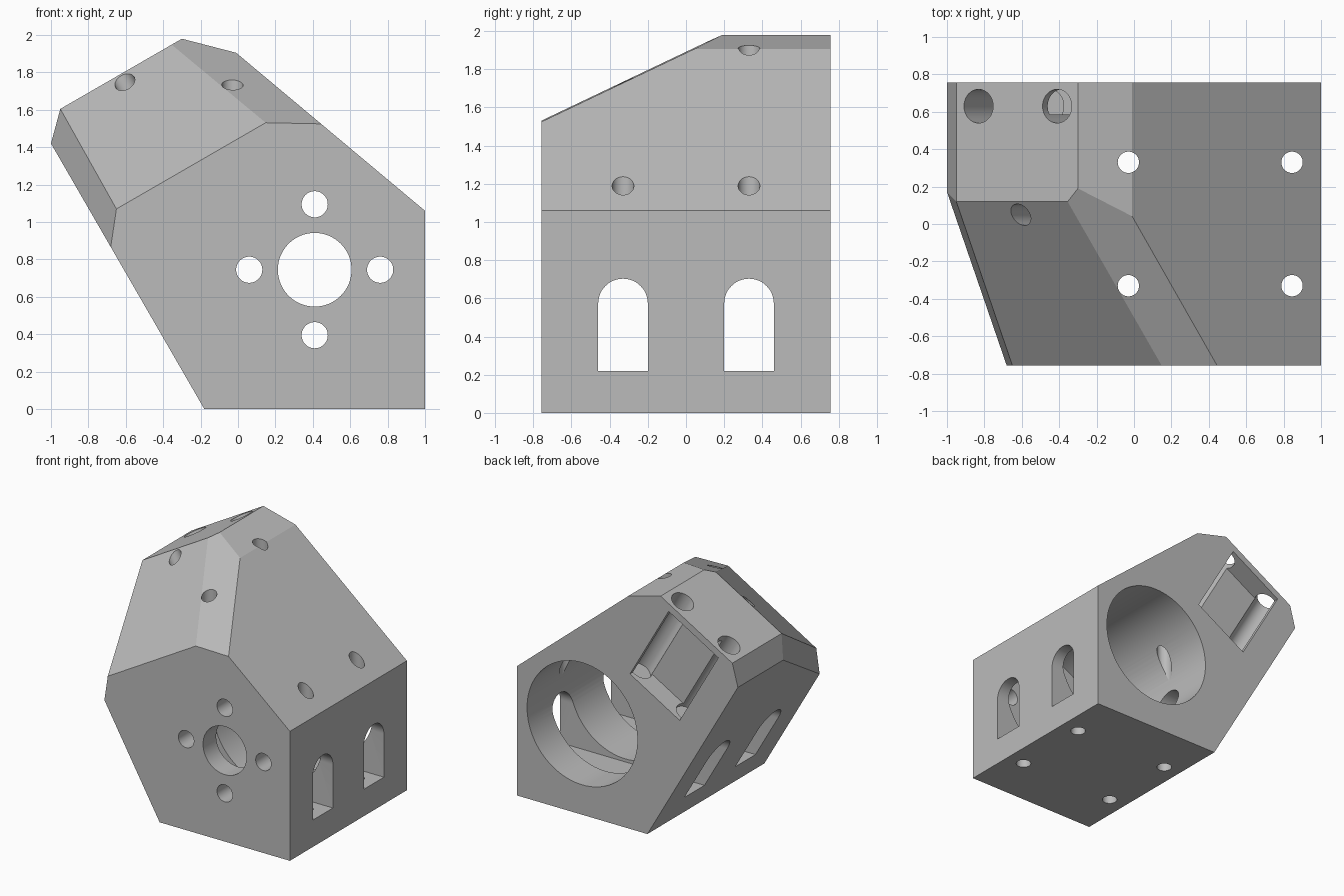
import bpy, bmesh, math
from mathutils import Vector as V

if "Cube" in bpy.data.objects:
    bpy.data.objects.remove(bpy.data.objects["Cube"])

D = 0.757                                   # half depth of the block
X, Y, Z = V((1, 0, 0)), V((0, 1, 0)), V((0, 0, 1))
U = V((-0.5, 0, math.sqrt(0.75)))           # axis of the leaning upper part
W = V((math.sqrt(0.75), 0, 0.5))            # across the leaning part


def prism(name, pts, origin, a, b, n, length):
    """Extrude a 2D profile in the (a, b) plane along n."""
    bm = bmesh.new()
    face = bm.faces.new([bm.verts.new(origin + a * p + b * q) for p, q in pts])
    ext = bmesh.ops.extrude_face_region(bm, geom=[face])
    bmesh.ops.translate(bm, vec=n * length,
                        verts=[v for v in ext['geom'] if isinstance(v, bmesh.types.BMVert)])
    bmesh.ops.recalc_face_normals(bm, faces=bm.faces)
    me = bpy.data.meshes.new(name)
    bm.to_mesh(me)
    bm.free()
    ob = bpy.data.objects.new(name, me)
    bpy.context.collection.objects.link(ob)
    return ob


def arc(r, n=48, start=0.0, sweep=2 * math.pi, cy=0.0):
    return [(r * math.cos(start + sweep * i / n), cy + r * math.sin(start + sweep * i / n))
            for i in range(n)]


# Block: side profile extruded through the depth
profile = [(-0.18, 0), (1, 0), (1, 1.06), (-0.01, 1.905), (-0.30, 1.98), (-0.95, 1.605), (-1, 1.42)]
block = prism("motor_mount_block", profile, V((0, -D, 0)), X, Z, Y, 2 * D)

# Three sloping cuts on the upper front
cuts = [((-0.65, -D, 1.07), (0.148, -D, 1.531), (-0.95, 0.12, 1.605)),
        ((0.148, -D, 1.531), (0.44, -D, 1.525), (-0.30, 0.19, 1.98)),
        ((-0.65, -D, 1.07), (-0.68, -D, 0.87), (-0.95, 0.12, 1.605))]
bm = bmesh.new()
bm.from_mesh(block.data)
for p, q, r in cuts:
    p, q, r = V(p), V(q), V(r)
    n = (q - p).cross(r - p).normalized()
    if n.dot(V((0.3, 0, 0.7)) - p) > 0:     # normal must point out of the block
        n = -n
    cut = bmesh.ops.bisect_plane(bm, geom=bm.verts[:] + bm.edges[:] + bm.faces[:],
                                 plane_co=p, plane_no=n, dist=1e-5, clear_outer=True)
    bmesh.ops.holes_fill(bm, edges=[e for e in bm.edges if e.is_boundary])
bmesh.ops.recalc_face_normals(bm, faces=bm.faces)
bm.to_mesh(block.data)
bm.free()

cutters = []
# Large rear bore, front shaft hole and its four screw holes
bore = V((0.41, 0, 0.745))
cutters.append(prism("bore_cutter", arc(0.50, 96), bore - Y * 0.587, X, Z, Y, 2))
cutters.append(prism("shaft_cutter", arc(0.197, 64), bore - Y, X, Z, Y, 0.6))
for dx, dz in ((0.35, 0), (-0.35, 0), (0, 0.35), (0, -0.35)):
    cutters.append(prism("screw_cutter", arc(0.07), bore + X * dx + Z * dz - Y, X, Z, Y, 0.6))

for y in (-0.33, 0.33):
    # Arched vent slots from side to side
    arch = [(-0.13, 0.22), (0.13, 0.22)] + arc(0.13, 24, 0, math.pi, 0.573) + [(-0.13, 0.573)]
    cutters.append(prism("slot_cutter", arch, V((-1.5, y, 0)), Y, Z, X, 3))
    # Vertical bolt holes
    for x in (-0.03, 0.845):
        cutters.append(prism("bolt_cutter", arc(0.057), V((x, y, -0.5)), X, Y, Z, 3))

# Shallow rear pocket in the leaning part, with holes from the top face
pocket = [(0.095, 1.11), (0.615, 1.11), (0.615, 1.81), (0.095, 1.81)]
cutters.append(prism("pocket_cutter", pocket, Y * 0.585, W, U, Y, 0.5))
for w, y, r in ((0.117, 0.63, 0.09), (0.602, 0.63, 0.09), (0.35, 0.05, 0.057)):
    cutters.append(prism("top_hole_cutter", arc(r), W * w + Y * y + U * 1.08, W, Y, U, 1))

# Apply all cuts
for c in cutters:
    mod = block.modifiers.new("cut", 'BOOLEAN')
    mod.operation, mod.solver, mod.object = 'DIFFERENCE', 'EXACT', c
deps = bpy.context.evaluated_depsgraph_get()
result = bpy.data.meshes.new_from_object(block.evaluated_get(deps))
block.modifiers.clear()
block.data = result
for c in cutters:
    bpy.data.objects.remove(c)

# Grey plastic, smooth holes with sharp edges
mat = bpy.data.materials.new("grey_plastic")
mat.diffuse_color = (0.5, 0.5, 0.5, 1)
mat.use_nodes = True
mat.node_tree.nodes["Principled BSDF"].inputs["Base Color"].default_value = mat.diffuse_color
block.data.materials.clear()
block.data.materials.append(mat)
bpy.context.view_layer.objects.active = block
block.select_set(True)
bpy.ops.object.shade_smooth_by_angle(angle=math.radians(12))
